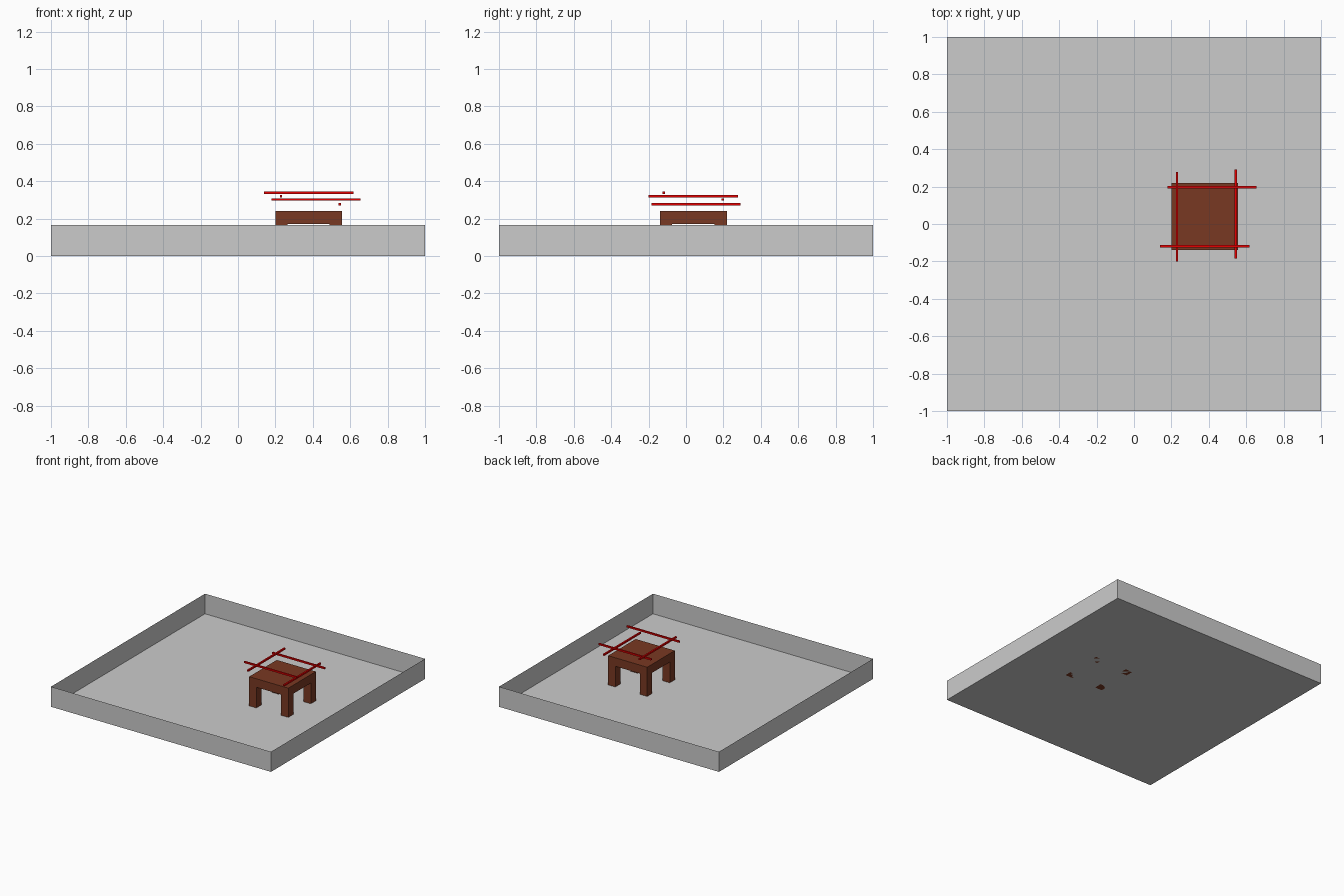
import bpy, bmesh

if "Cube" in bpy.data.objects:
    bpy.data.objects.remove(bpy.data.objects["Cube"])


def material(name, color):
    m = bpy.data.materials.new(name)
    m.diffuse_color = (*color, 1)
    m.use_nodes = True
    m.node_tree.nodes["Principled BSDF"].inputs["Base Color"].default_value = m.diffuse_color
    return m


def add_object(name, bm, mat=None):
    me = bpy.data.meshes.new(name)
    bm.to_mesh(me)
    bm.free()
    ob = bpy.data.objects.new(name, me)
    bpy.context.collection.objects.link(ob)
    if mat:
        me.materials.append(mat)
    return ob


def box_bm(lo, hi):
    bm = bmesh.new()
    bmesh.ops.create_cube(bm, size=1)
    for v in bm.verts:
        v.co = [(a + b) / 2 + c * (b - a) for a, b, c in zip(lo, hi, v.co)]
    return bm


brown = material("brown_wood", (0.19, 0.04, 0.016))
red = material("red_lacquer", (0.8, 0.0, 0.0))

# Open tray: thin floor and walls without a lid
tray = box_bm((-1, -1, 0), (1, 1, 0.165))
tray.normal_update()
lid = [f for f in tray.faces if f.normal.z > 0.5]
bmesh.ops.delete(tray, geom=lid, context='FACES_ONLY')
add_object("tray", tray)

# Table: slab and four corner legs
x0, x1, y0, y1 = 0.2, 0.555, -0.14, 0.218
top, slab, leg = 0.24, 0.07, 0.065
add_object("table_top", box_bm((x0, y0, top - slab), (x1, y1, top)), brown)
for side_x, x in (("left", x0), ("right", x1 - leg)):
    for side_y, y in (("front", y0), ("back", y1 - leg)):
        add_object(f"{side_y}_{side_x}_leg",
                   box_bm((x, y, 0), (x + leg, y + leg, top - slab)), brown)

# Four stacked sticks floating above the table
t = 0.0065
for name, axis, start, across, z in (("front_stick", 0, 0.14, -0.118, 0.337),
                                     ("back_stick", 0, 0.178, 0.196, 0.302),
                                     ("left_stick", 1, -0.2, 0.23, 0.32),
                                     ("right_stick", 1, -0.185, 0.545, 0.277)):
    lo, hi = [across - t] * 2 + [z - t], [across + t] * 2 + [z + t]
    lo[axis], hi[axis] = start, start + 0.477
    add_object(name, box_bm(lo, hi), red)
